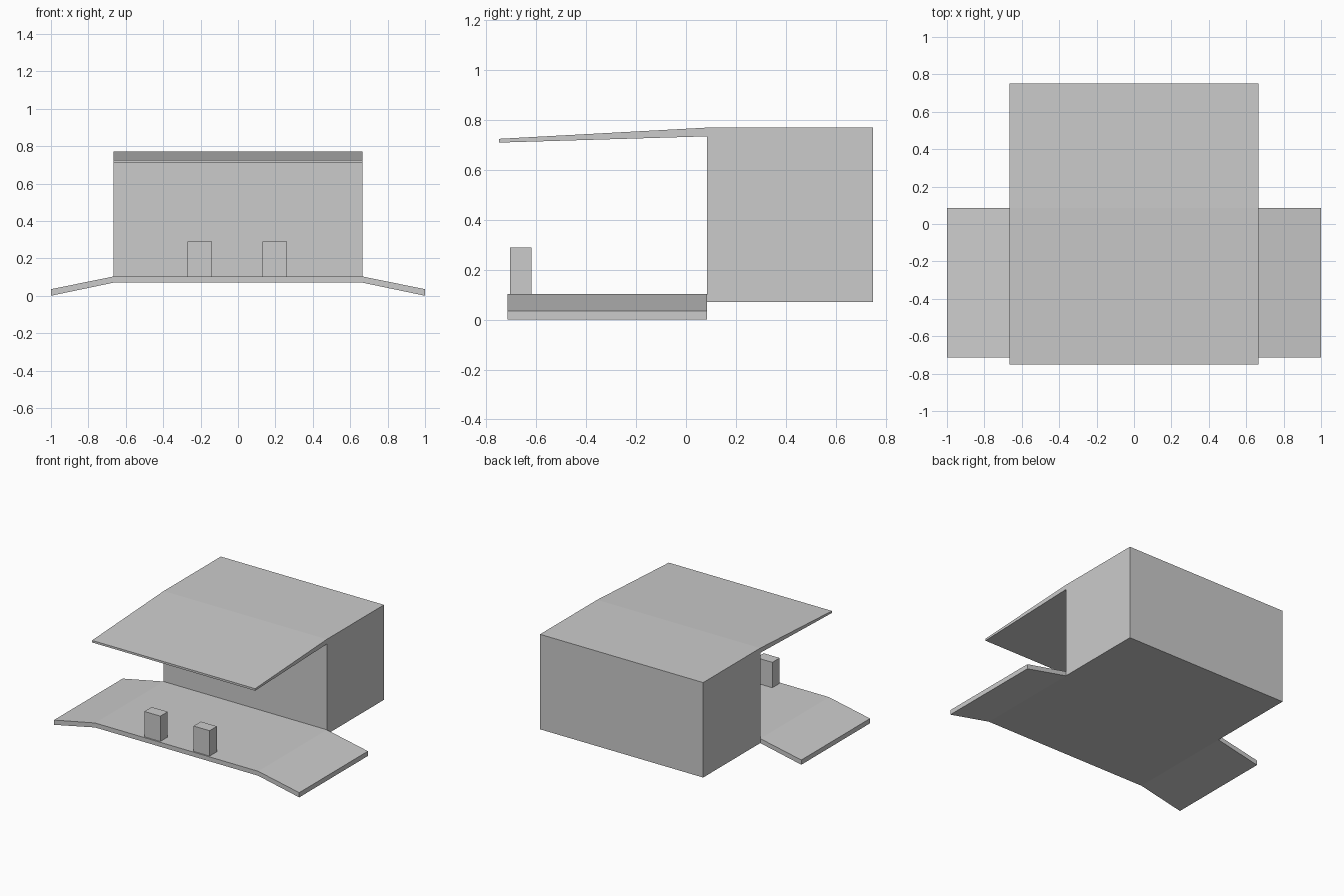
import bpy
import bmesh
from mathutils import Vector

cube = bpy.data.objects.get("Cube")
if cube:
    bpy.data.objects.remove(cube, do_unlink=True)

# Single plain material
grey = bpy.data.materials.new("plain grey")
grey.use_nodes = True
colour = (0.6, 0.6, 0.6, 1)
grey.diffuse_color = colour
grey.node_tree.nodes["Principled BSDF"].inputs["Base Color"].default_value = colour


def extruded(name, profile, axis, start, end):
    """Extrude a closed 2D profile along the x or y axis."""
    bm = bmesh.new()
    place = (lambda p: (start, p[0], p[1])) if axis == "x" else (lambda p: (p[0], start, p[1]))
    face = bm.faces.new([bm.verts.new(place(p)) for p in profile])
    length = end - start
    offset = Vector((length, 0, 0) if axis == "x" else (0, length, 0))
    result = bmesh.ops.extrude_face_region(bm, geom=[face], use_keep_orig=True)
    moved = [v for v in result["geom"] if isinstance(v, bmesh.types.BMVert)]
    bmesh.ops.translate(bm, verts=moved, vec=offset)
    bmesh.ops.recalc_face_normals(bm, faces=bm.faces)
    mesh = bpy.data.meshes.new(name)
    bm.to_mesh(mesh)
    bm.free()
    mesh.materials.append(grey)
    obj = bpy.data.objects.new(name, mesh)
    bpy.context.collection.objects.link(obj)
    return obj


half_width = 0.665
wall_y = 0.085

# Main block with the thin canopy sloping down towards the front
extruded("building_and_canopy", [
    (wall_y, 0.07), (0.75, 0.07), (0.75, 0.77), (wall_y, 0.77),
    (-0.75, 0.725), (-0.75, 0.71), (wall_y, 0.735),
], "x", -half_width, half_width)

# Forecourt slab with a ramp down on each side
top = [(-1, 0.035), (-half_width, 0.103), (half_width, 0.103), (1, 0.035)]
bottom = [(1, 0), (half_width, 0.07), (-half_width, 0.07), (-1, 0)]
extruded("forecourt_with_ramps", top + bottom, "y", -0.715, wall_y)

# Two posts standing on the forecourt
for name, x in (("right_post", -0.27), ("left_post", 0.132)):
    x2 = x + 0.13
    extruded(name, [(x, 0.1), (x2, 0.1), (x2, 0.29), (x, 0.29)], "y", -0.705, -0.62)
